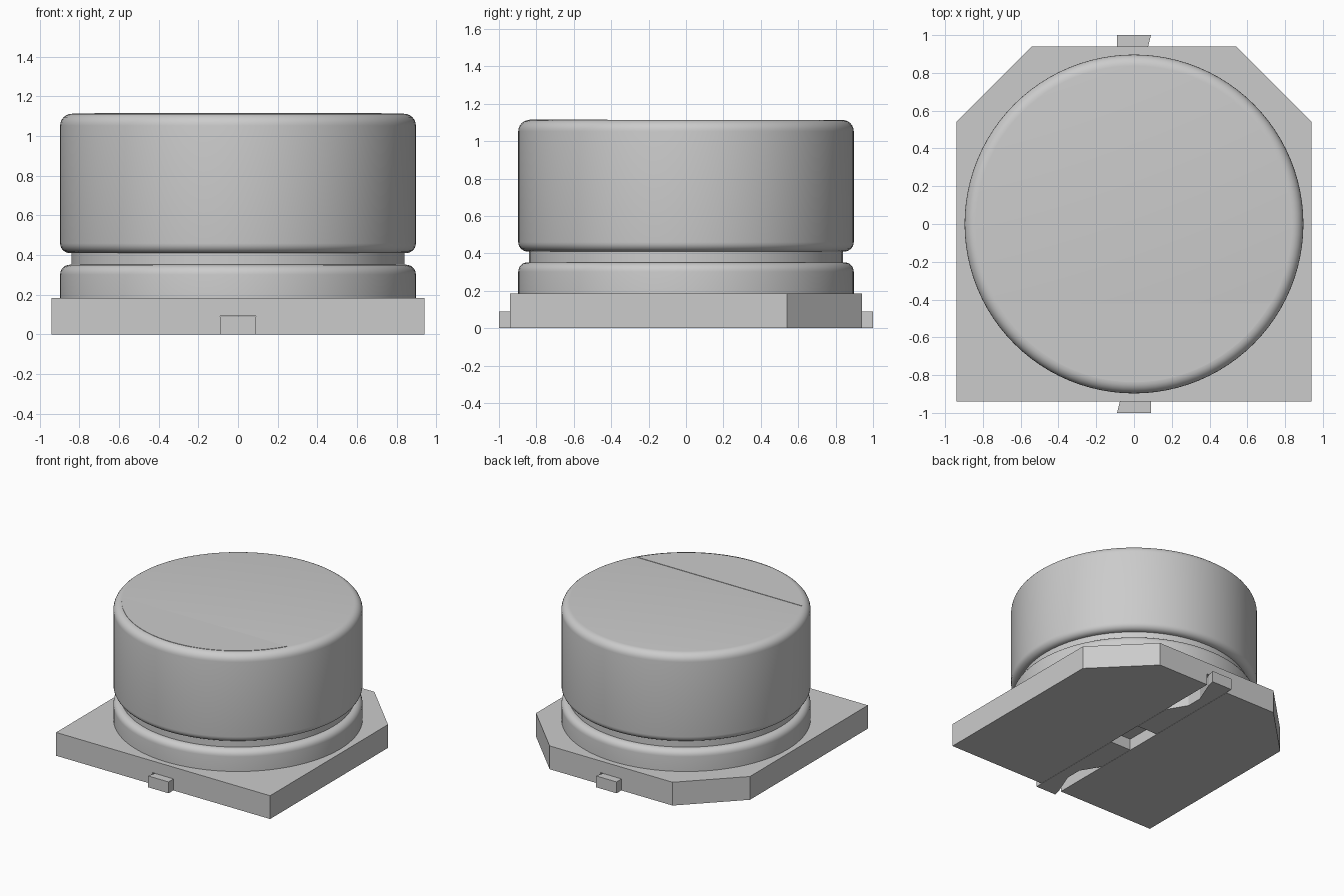
import bpy, bmesh, math
from mathutils import Matrix, Vector

cube = bpy.data.objects.get("Cube")
if cube:
    bpy.data.objects.remove(cube, do_unlink=True)

grey = bpy.data.materials.new("plain grey")
grey.use_nodes = True
grey.diffuse_color = (0.6, 0.6, 0.6, 1)
grey.node_tree.nodes["Principled BSDF"].inputs["Base Color"].default_value = (0.6, 0.6, 0.6, 1)


def finish(bm, name):
    bmesh.ops.recalc_face_normals(bm, faces=bm.faces)
    mesh = bpy.data.meshes.new(name)
    bm.to_mesh(mesh)
    bm.free()
    mesh.materials.append(grey)
    obj = bpy.data.objects.new(name, mesh)
    bpy.context.collection.objects.link(obj)
    return obj


def prism(name, outline, bottom, top, turn=0):
    """Extrude a plan outline upward, optionally turned about z."""
    bm = bmesh.new()
    face = bm.faces.new([bm.verts.new((x, y, bottom)) for x, y in outline])
    new = bmesh.ops.extrude_face_region(bm, geom=[face])["geom"]
    bmesh.ops.translate(bm, vec=(0, 0, top - bottom),
                        verts=[v for v in new if isinstance(v, bmesh.types.BMVert)])
    bmesh.ops.rotate(bm, verts=bm.verts, matrix=Matrix.Rotation(turn, 3, "Z"))
    return finish(bm, name)


def fillet(cx, cz, r, start, end, steps=6):
    angles = [math.radians(start + (end - start) * i / steps) for i in range(steps + 1)]
    return [(cx + r * math.cos(a), cz + r * math.sin(a)) for a in angles]


# Plinth with two clipped back corners and a channel underneath
H, C = 0.94, 0.54
base = prism("base", [(-H, -H), (H, -H), (H, C), (C, H), (-C, H), (-H, C)], 0, 0.185)
W = 0.092
cutter = prism("channel_cutter", [(-W, -1.2), (W, -1.2), (W, 1.2), (-W, 1.2)], -0.1, 0.092)
cutter.hide_render = True
cut = base.modifiers.new("channel", "BOOLEAN")
cut.operation = "DIFFERENCE"
cut.solver = "EXACT"
cut.object = cutter
bpy.context.view_layer.objects.active = base
bpy.ops.object.modifier_apply(modifier=cut.name)
bpy.data.objects.remove(cutter, do_unlink=True)

# Turned can with rounded shoulders and a waist groove
profile = [(0, 0.18), (0.897, 0.18)]
profile += fillet(0.847, 0.302, 0.05, 0, 90)
profile += [(0.84, 0.352), (0.84, 0.41)]
profile += fillet(0.847, 0.46, 0.05, -90, 0)
profile += fillet(0.837, 1.053, 0.06, 0, 90)
profile += [(0, 1.113)]
bm = bmesh.new()
verts = [bm.verts.new((r, 0, z)) for r, z in profile]
edges = [bm.edges.new(pair) for pair in zip(verts, verts[1:])]
bmesh.ops.spin(bm, geom=verts + edges, cent=(0, 0, 0), axis=(0, 0, 1),
               angle=math.tau, steps=96)
bmesh.ops.remove_doubles(bm, verts=bm.verts, dist=0.0001)
can = finish(bm, "can")
bpy.context.view_layer.objects.active = can
can.select_set(True)
bpy.ops.object.shade_smooth_by_angle(angle=math.radians(35))
can.select_set(False)

# Thin polarity plate on the front part of the lid
R, chord = 0.837, -0.42
a = math.asin(-chord / R)
arc = [math.pi + a + (math.pi - 2 * a) * i / 32 for i in range(33)]
prism("polarity_plate", [(R * math.cos(t), R * math.sin(t)) for t in arc], 1.11, 1.116)

# Terminals lying in the channel, the second turned half way round
lead = [(-0.09, 1), (0.09, 1), (0.075, 0.94), (0, 0.75), (0, 0.62),
        (0.09, 0.47), (0.09, 0.15), (-0.09, 0.15)]
for name, turn in (("back_terminal", 0), ("front_terminal", math.pi)):
    prism(name, lead, 0, 0.09, turn)
